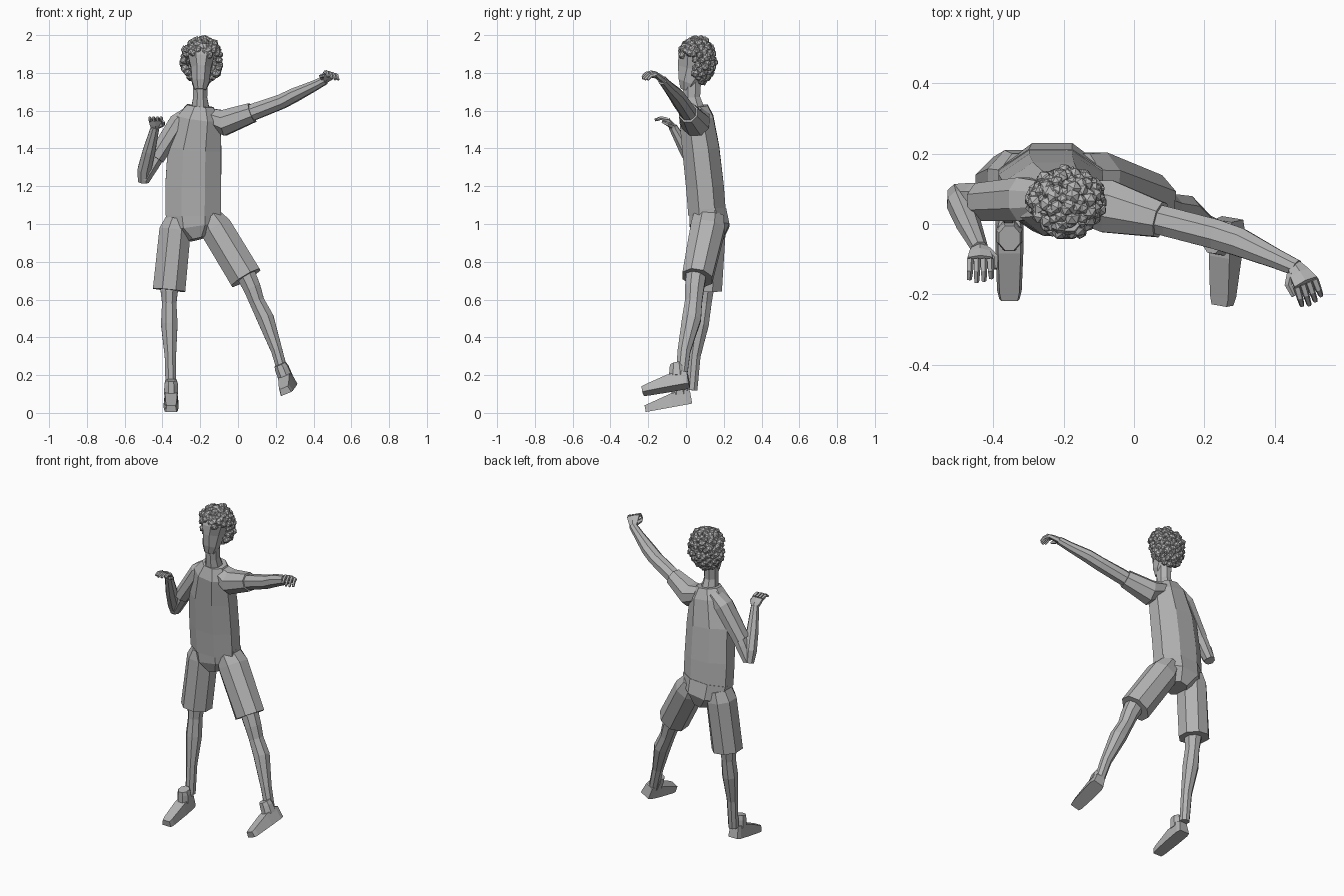
import bpy, bmesh, math, random
from mathutils import Vector, Matrix

if "Cube" in bpy.data.objects:
    bpy.data.objects.remove(bpy.data.objects["Cube"])
random.seed(4)

grey = bpy.data.materials.new("plain_grey")
grey.use_nodes = True
COLOUR = (0.45, 0.45, 0.45, 1)
grey.diffuse_color = COLOUR
grey.node_tree.nodes["Principled BSDF"].inputs["Base Color"].default_value = COLOUR


def finish(name, bm):
    bmesh.ops.recalc_face_normals(bm, faces=bm.faces)
    mesh = bpy.data.meshes.new(name)
    bm.to_mesh(mesh)
    bm.free()
    mesh.materials.append(grey)
    obj = bpy.data.objects.new(name, mesh)
    bpy.context.collection.objects.link(obj)
    return obj


def add_loft(bm, rings, ref, sides=8):
    """Faceted tube through rings of (x, y, z, half width, half depth)."""
    pts = [Vector(r[:3]) for r in rings]
    grow = 1 / math.cos(math.pi / sides)
    loops = []
    for i, r in enumerate(rings):
        t = (pts[min(i + 1, len(pts) - 1)] - pts[max(i - 1, 0)]).normalized()
        u = Vector(ref).cross(t).normalized()
        v = t.cross(u)
        loop = []
        for k in range(sides):
            a = (k + 0.5) * math.tau / sides
            loop.append(bm.verts.new(pts[i] + grow * (u * math.cos(a) * r[3] + v * math.sin(a) * r[-1])))
        loops.append(loop)
    for a, b in zip(loops, loops[1:]):
        for k in range(sides):
            j = (k + 1) % sides
            bm.faces.new((a[k], a[j], b[j], b[k]))
    bm.faces.new(loops[0][::-1])
    bm.faces.new(loops[-1])


def loft(name, rings, ref=(0, 1, 0), sides=8):
    bm = bmesh.new()
    add_loft(bm, rings, ref, sides)
    return finish(name, bm)


UP = (0, 0, 1)

# Torso and pelvis
loft("shirt", [(-.237, .112, 1.05, .147, .1), (-.237, .1, 1.2, .148, .1),
               (-.23, .078, 1.4, .142, .098), (-.207, .055, 1.56, .115, .09),
               (-.2, .05, 1.625, .07, .065)])
loft("pelvis", [(-.215, .12, .92, .055, .075), (-.232, .125, .99, .14, .105),
                (-.237, .115, 1.07, .148, .098)])

# Neck and head
loft("neck", [(-.2, .045, 1.6, .05, .055), (-.2, .03, 1.67, .037, .045), (-.2, .03, 1.76, .04, .05)])
loft("head", [(-.2, .0, 1.71, .03, .03), (-.198, .01, 1.75, .046, .052),
              (-.196, .04, 1.82, .053, .085), (-.194, .045, 1.89, .07, .085),
              (-.194, .05, 1.95, .06, .07)])

# Curly hair: faceted balls spread over the scalp, leaving the face open
bm = bmesh.new()
COUNT = 190
for i in range(COUNT):
    h = 1 - 2 * (i + 0.5) / COUNT
    a = i * math.pi * (3 - math.sqrt(5))
    s = math.sqrt(1 - h * h)
    p = Vector((-.191 + .096 * s * math.cos(a), .057 + .09 * s * math.sin(a), 1.865 + .113 * h))
    if p.z < 1.745 or (p.y < .035 and p.z < 1.9) or (p.y < .07 and p.z < 1.78):
        continue
    p += Vector([random.uniform(-.006, .006) for _ in range(3)])
    spin = Matrix.Rotation(random.uniform(0, 3), 4, Vector((random.random(), 1, random.random())))
    bmesh.ops.create_icosphere(bm, subdivisions=1, radius=random.uniform(.018, .026),
                               matrix=Matrix.Translation(p) @ spin)
finish("curly_hair", bm)

# Shorts legs
loft("right_shorts_leg", [(-.322, .12, 1.03, .06, .08), (-.333, .12, .97, .083, .09),
                          (-.365, .105, .65, .086, .085)])
loft("left_shorts_leg", [(-.15, .12, 1.04, .06, .08), (-.115, .115, .975, .085, .09),
                         (.042, .06, .715, .087, .08)])

# Bare legs
loft("right_leg", [(-.362, .11, .76, .055, .055), (-.364, .095, .64, .045, .05),
                   (-.364, .09, .58, .038, .045), (-.364, .075, .47, .044, .046),
                   (-.358, .045, .3, .03, .032), (-.356, .03, .12, .027, .03)])
loft("left_leg", [(.02, .06, .78, .055, .055), (.075, .045, .66, .046, .05),
                  (.1, .04, .59, .04, .045), (.145, .03, .5, .045, .05),
                  (.205, -.01, .33, .03, .034), (.245, -.025, .19, .027, .03)])


# Shoes: tapered wedge with an ankle cuff
def shoe(name, centre, pitch, roll, yaw):
    bm = bmesh.new()
    sections = [(.125, .033, .07), (.1, .04, .078), (.02, .04, .072), (-.1, .035, .042), (-.125, .029, .036)]
    loops = [[bm.verts.new((x * w, y, z * h)) for x, z in ((-1, 0), (1, 0), (.8, 1), (-.8, 1))]
             for y, w, h in sections]
    for a, b in zip(loops, loops[1:]):
        for k in range(4):
            bm.faces.new((a[k], a[k - 1], b[k - 1], b[k]))
    bm.faces.new(loops[0])
    bm.faces.new(loops[-1])
    add_loft(bm, [(0, .07, .06, .037, .045), (0, .075, .11, .036, .04), (0, .075, .135, .03, .035)], (0, 1, 0))
    turn = Matrix.Rotation(yaw, 4, 'Z') @ Matrix.Rotation(roll, 4, 'Y') @ Matrix.Rotation(pitch, 4, 'X')
    bm.transform(Matrix.Translation(centre) @ turn)
    finish(name, bm)


shoe("right_shoe", (-.354, -.09, .027), .18, 0, 0)
shoe("left_shoe", (.268, -.105, .122), .19, -.38, -.17)

# Left arm, stretched out to the side
loft("left_sleeve", [(-.16, .065, 1.565, .06, .05), (-.075, .05, 1.535, .075, .068),
                     (.075, .012, 1.59, .05, .052)], UP)
loft("left_arm", [(.0, .03, 1.56, .042, .042), (.1, .005, 1.6, .042, .043),
                  (.235, -.03, 1.65, .042, .038), (.3, -.052, 1.683, .04, .036),
                  (.4, -.097, 1.73, .028, .027), (.462, -.125, 1.762, .023, .022)], UP)

# Right arm, folded upward
loft("right_sleeve", [(-.25, .07, 1.6, .03, .05), (-.315, .07, 1.54, .05, .062),
                      (-.435, .062, 1.35, .046, .054)])
loft("right_upper_arm", [(-.36, .07, 1.47, .04, .045), (-.45, .075, 1.32, .037, .042),
                         (-.497, .08, 1.235, .03, .034)])
loft("right_forearm", [(-.5, .085, 1.225, .03, .03), (-.495, .06, 1.29, .036, .038),
                       (-.47, .0, 1.39, .033, .034), (-.438, -.07, 1.515, .022, .022)])


# Hands: palm, four bent fingers and a thumb
def hand(name, wrist, knuckle, tip, across, thumb_side):
    w, k, t, a = map(Vector, (wrist, knuckle, tip, across))
    bm = bmesh.new()
    out = a.cross(k - w).normalized()
    add_loft(bm, [(*w, .02, .016), (*w.lerp(k, .5), .03, .015), (*k, .036, .012)], out, 6)
    for i in range(4):
        side = a * (i - 1.5) * .019
        reach = 1 - .12 * abs(i - 1.3)
        base = k + side
        mid = k.lerp(t, .5) + side * 1.05 + Vector((0, 0, .01))
        end = k + (t - k) * reach + side * 1.1
        add_loft(bm, [(*base, .009, .01), (*mid, .008, .008), (*end, .006, .006)], a.cross(t - k), 5)
    root = w.lerp(k, .3) + a * thumb_side * .02
    joint = root + a * thumb_side * .022 + (t - w) * .2
    end = joint + (t - w) * .3
    add_loft(bm, [(*root, .011, .011), (*joint, .009, .009), (*end, .006, .006)], (.3, .2, 1), 5)
    finish(name, bm)


hand("left_hand", (.455, -.12, 1.76), (.488, -.168, 1.797), (.508, -.228, 1.765), (.88, .4, -.25), -1)
hand("right_hand", (-.438, -.065, 1.505), (-.437, -.1, 1.552), (-.437, -.168, 1.55), (1, 0, 0), 1)
